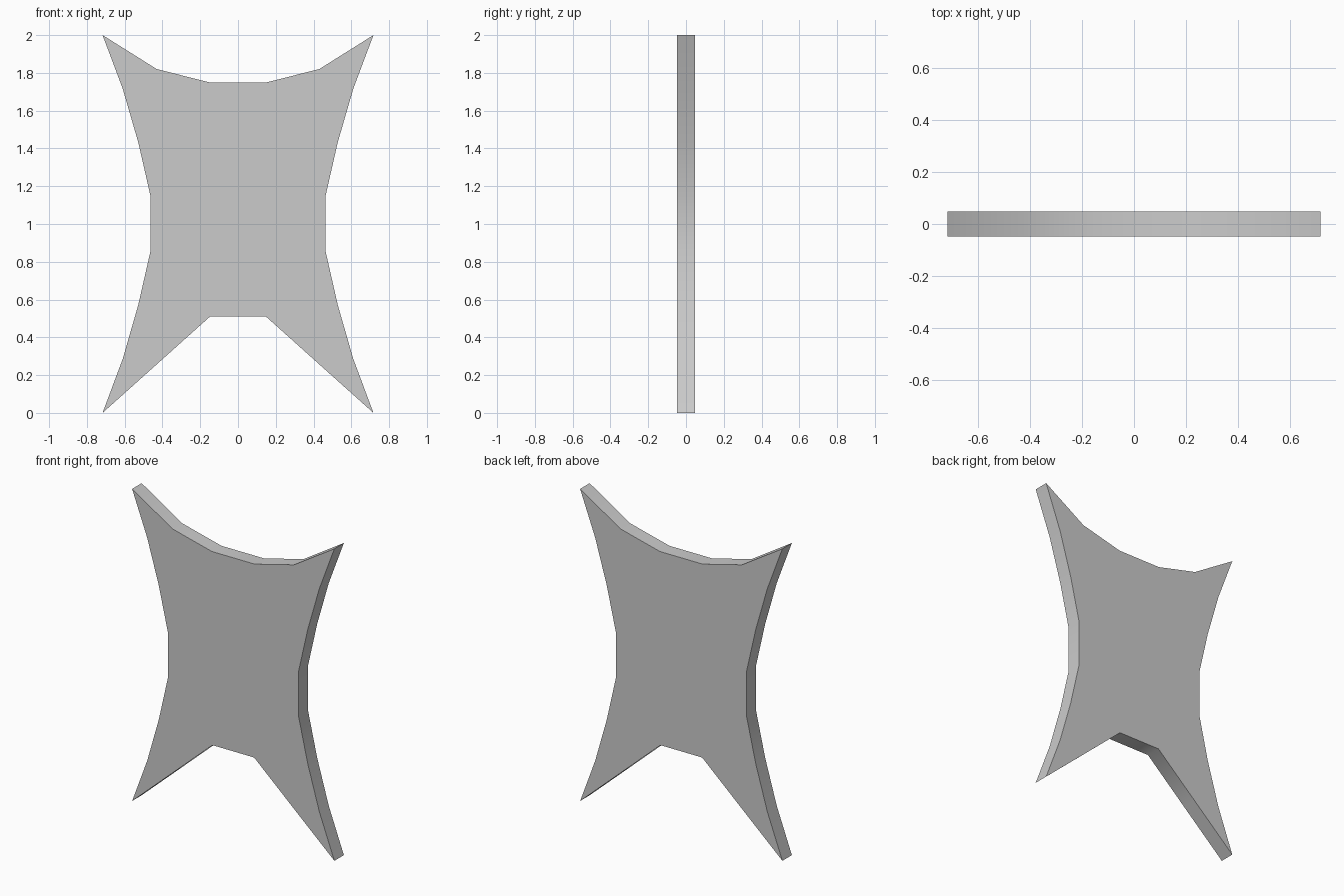
import bpy, bmesh, math

if "Cube" in bpy.data.objects:
    bpy.data.objects.remove(bpy.data.objects["Cube"])

THICK = 0.096

# Right half of the outline, from bottom notch round to the top edge (x, z)
half = [(0.148, 0.51), (0.43, 0.257), (0.717, 0.0), (0.61, 0.287),
        (0.528, 0.572), (0.463, 0.858), (0.463, 1.147), (0.528, 1.432),
        (0.61, 1.715), (0.717, 2.0), (0.43, 1.82), (0.151, 1.75)]
outline = half + [(-x, z) for x, z in reversed(half)]

# Stretched hide panel: outline face extruded through its thickness
bm = bmesh.new()
face = bm.faces.new([bm.verts.new((x, -THICK / 2, z)) for x, z in outline])
ext = bmesh.ops.extrude_face_region(bm, geom=[face], use_keep_orig=True)
moved = [g for g in ext["geom"] if isinstance(g, bmesh.types.BMVert)]
bmesh.ops.translate(bm, verts=moved, vec=(0, THICK, 0))
bmesh.ops.recalc_face_normals(bm, faces=bm.faces)

mesh = bpy.data.meshes.new("stretched_panel")
bm.to_mesh(mesh)
bm.free()
panel = bpy.data.objects.new("stretched_panel", mesh)
bpy.context.collection.objects.link(panel)

# Smooth rim bends, sharp tips and face borders
bpy.context.view_layer.objects.active = panel
panel.select_set(True)
bpy.ops.object.shade_smooth_by_angle(angle=math.radians(45))
